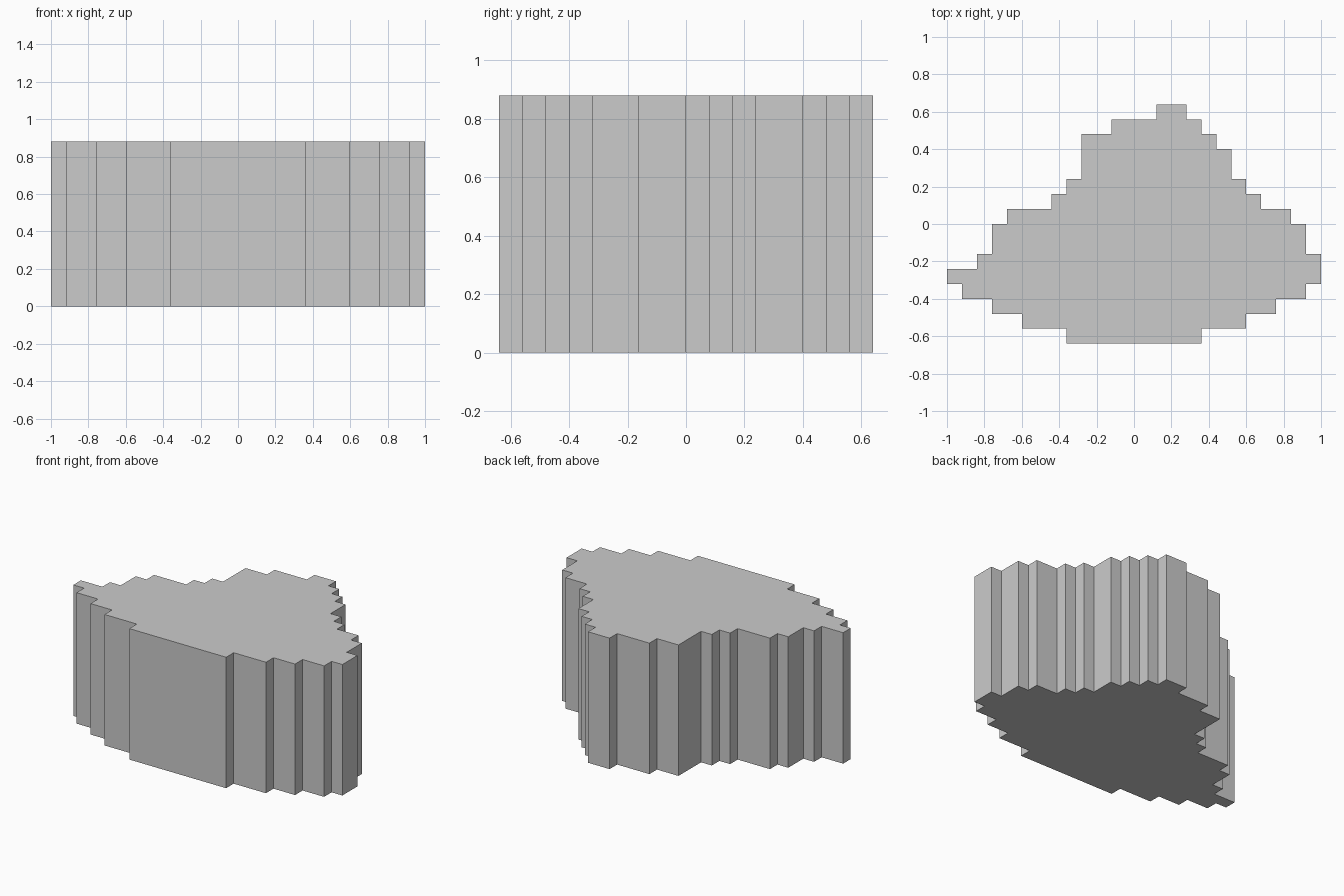
import bpy, bmesh

if "Cube" in bpy.data.objects:
    bpy.data.objects.remove(bpy.data.objects["Cube"])

HEIGHT = 0.88

# Stepped plan: each band is (y bottom, y top, x left, x right)
BANDS = [
    (-0.64, -0.56, -0.36, 0.36),
    (-0.56, -0.48, -0.60, 0.60),
    (-0.48, -0.40, -0.76, 0.76),
    (-0.40, -0.32, -0.92, 0.92),
    (-0.32, -0.24, -1.00, 1.00),
    (-0.24, -0.16, -0.84, 1.00),
    (-0.16,  0.00, -0.76, 0.92),
    ( 0.00,  0.08, -0.68, 0.84),
    ( 0.08,  0.16, -0.44, 0.68),
    ( 0.16,  0.24, -0.36, 0.60),
    ( 0.24,  0.40, -0.28, 0.52),
    ( 0.40,  0.48, -0.28, 0.44),
    ( 0.48,  0.56, -0.12, 0.36),
    ( 0.56,  0.64,  0.12, 0.28),
]


def add_side(outline, points):
    """Append points, dropping the middle of any straight vertical run."""
    for p in points:
        if outline and outline[-1] == p:
            continue
        if len(outline) > 1 and outline[-1][0] == outline[-2][0] == p[0]:
            outline.pop()
        outline.append(p)


# Outline: up the right side, then down the left side
outline = []
add_side(outline, [(xr, y) for y0, y1, xl, xr in BANDS for y in (y0, y1)])
add_side(outline, [(xl, y) for y0, y1, xl, xr in reversed(BANDS) for y in (y1, y0)])

# Extrude the outline into a solid block
bm = bmesh.new()
base = bm.faces.new([bm.verts.new((x, y, 0)) for x, y in outline])
top = bmesh.ops.extrude_face_region(bm, geom=[base], use_keep_orig=True)
bmesh.ops.translate(bm, vec=(0, 0, HEIGHT),
                    verts=[v for v in top["geom"] if isinstance(v, bmesh.types.BMVert)])
bmesh.ops.recalc_face_normals(bm, faces=bm.faces)

mesh = bpy.data.meshes.new("stepped_block")
bm.to_mesh(mesh)
bm.free()
block = bpy.data.objects.new("stepped_block", mesh)
bpy.context.collection.objects.link(block)
